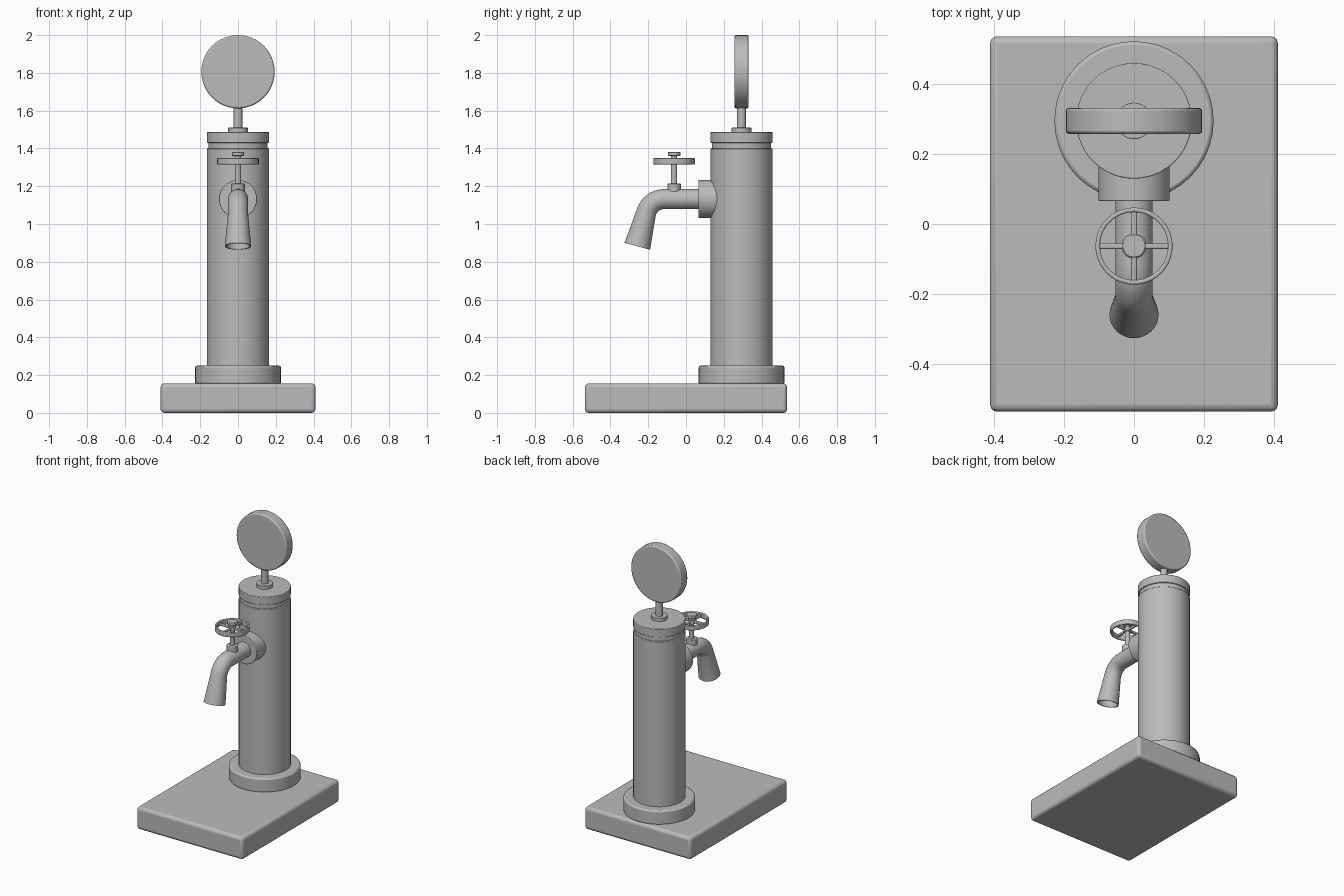
import bpy, bmesh, math
from mathutils import Vector, Matrix

cube = bpy.data.objects.get("Cube")
if cube:
    bpy.data.objects.remove(cube, do_unlink=True)

GREY = (0.5, 0.5, 0.5, 1)
metal = bpy.data.materials.new("plain grey")
metal.use_nodes = True
metal.diffuse_color = GREY
metal.node_tree.nodes["Principled BSDF"].inputs["Base Color"].default_value = GREY

COLUMN_Y, VALVE_Y, PIPE_Z = 0.294, -0.063, 1.132


def finish(name, bm, bevel=0, segments=2):
    """Turn a bmesh into a smooth-shaded object with an optional bevel."""
    bmesh.ops.recalc_face_normals(bm, faces=bm.faces)
    mesh = bpy.data.meshes.new(name)
    bm.to_mesh(mesh)
    bm.free()
    mesh.materials.append(metal)
    obj = bpy.data.objects.new(name, mesh)
    bpy.context.collection.objects.link(obj)
    if bevel:
        mod = obj.modifiers.new("soft edges", 'BEVEL')
        mod.width, mod.segments, mod.limit_method = bevel, segments, 'ANGLE'
        mod.angle_limit = math.radians(40)
    bpy.ops.object.select_all(action='DESELECT')
    obj.select_set(True)
    bpy.context.view_layer.objects.active = obj
    bpy.ops.object.shade_smooth_by_angle(angle=math.radians(35))
    return obj


def box(name, center, size, bevel=0, segments=2):
    bm = bmesh.new()
    bmesh.ops.create_cube(bm, size=1)
    bmesh.ops.scale(bm, vec=size, verts=bm.verts)
    bmesh.ops.translate(bm, vec=center, verts=bm.verts)
    return finish(name, bm, bevel, segments)


def sweep(name, stations, sides=32, bevel=0, closed=False):
    """Join circles given as (centre, axis tilt about x, radius)."""
    bm = bmesh.new()
    rings = []
    for center, tilt, radius in stations:
        turn = Matrix.Rotation(tilt, 3, 'X')
        ring = []
        for i in range(sides):
            a = math.tau * i / sides
            spot = Vector((math.cos(a), math.sin(a), 0)) * radius
            ring.append(bm.verts.new(Vector(center) + turn @ spot))
        rings.append(ring)
    pairs = list(zip(rings, rings[1:]))
    if closed:
        pairs.append((rings[-1], rings[0]))
    else:
        bm.faces.new(rings[0])
        bm.faces.new(rings[-1])
    for a, b in pairs:
        for i in range(sides):
            j = (i + 1) % sides
            bm.faces.new((a[i], a[j], b[j], b[i]))
    return finish(name, bm, bevel)


def lathe(name, y, profile, sides=32, bevel=0, closed=False):
    """Upright turned part from (radius, height) pairs."""
    return sweep(name, [((0, y, z), 0, r) for r, z in profile], sides, bevel, closed)


def drum(name, y0, y1, z, radius, bevel=0, sides=32):
    """Cylinder lying along y."""
    return sweep(name, [((0, y, z), math.pi / 2, radius) for y in (y0, y1)], sides, bevel)


# Slab and column
box("base_slab", (0, 0, 0.078), (0.82, 1.07, 0.156), 0.02, 3)
lathe("column_collar", COLUMN_Y, [(0.227, 0.15), (0.227, 0.25)], 40, 0.01)
lathe("column", COLUMN_Y, [(0.165, 0.24), (0.165, 1.4)], 40, 0.003)
lathe("column_groove", COLUMN_Y, [(0.157, 1.39), (0.157, 1.44)], 40)
lathe("column_cap", COLUMN_Y, [(0.165, 1.43), (0.165, 1.487)], 40, 0.003)

# Round sign on its stem
lathe("sign_foot", COLUMN_Y, [(0.052, 1.48), (0.052, 1.51)], bevel=0.002)
lathe("sign_stem", COLUMN_Y, [(0.023, 1.5), (0.023, 1.64)], 20)
drum("sign_disc", COLUMN_Y - 0.037, COLUMN_Y + 0.037, 1.806, 0.194, 0.008, 48)

# Spout: straight pipe, bend, flared hollow mouth
drum("spout_flange", 0.065, 0.2, PIPE_Z, 0.101, 0.003)
bend_y, bend_r, bend_angle, steps = -0.115, 0.1, math.radians(75), 8
stations = [((0, 0.1, PIPE_Z), math.pi / 2, 0.053)]
for k in range(steps + 1):
    a = bend_angle * k / steps
    spot = (0, bend_y - bend_r * math.sin(a), PIPE_Z - bend_r * (1 - math.cos(a)))
    stations.append((spot, math.pi / 2 + a, 0.053))
mouth, tilt = Vector((0, -0.258, 0.882)), math.pi / 2 + bend_angle
inward = Vector((0, math.cos(bend_angle), math.sin(bend_angle)))
inward = Vector((0, math.cos(bend_angle), math.sin(bend_angle))).normalized()
stations += [(mouth, tilt, 0.07), (mouth, tilt, 0.062),
             (mouth + inward * 0.15, tilt, 0.047)]
sweep("spout", stations)

# Valve stem and handwheel
lathe("valve_bonnet", VALVE_Y, [(0.036, 1.15), (0.036, 1.215)], 20, 0.004)
lathe("valve_stem", VALVE_Y, [(0.016, 1.2), (0.016, 1.37)], 16)
lathe("wheel_hub", VALVE_Y, [(0.025, 1.317), (0.025, 1.348)], 20, 0.003)
lathe("wheel_cap", VALVE_Y, [(0.033, 1.361), (0.033, 1.381)], 20, 0.003)
lathe("wheel_rim", VALVE_Y, [(0.11, 1.315), (0.11, 1.35), (0.097, 1.35), (0.097, 1.315)],
      40, 0.004, closed=True)
for name, size in (("wheel_spoke_cross", (0.204, 0.016, 0.016)),
                   ("wheel_spoke_long", (0.016, 0.204, 0.016))):
    box(name, (0, VALVE_Y, 1.333), size, 0.004)
